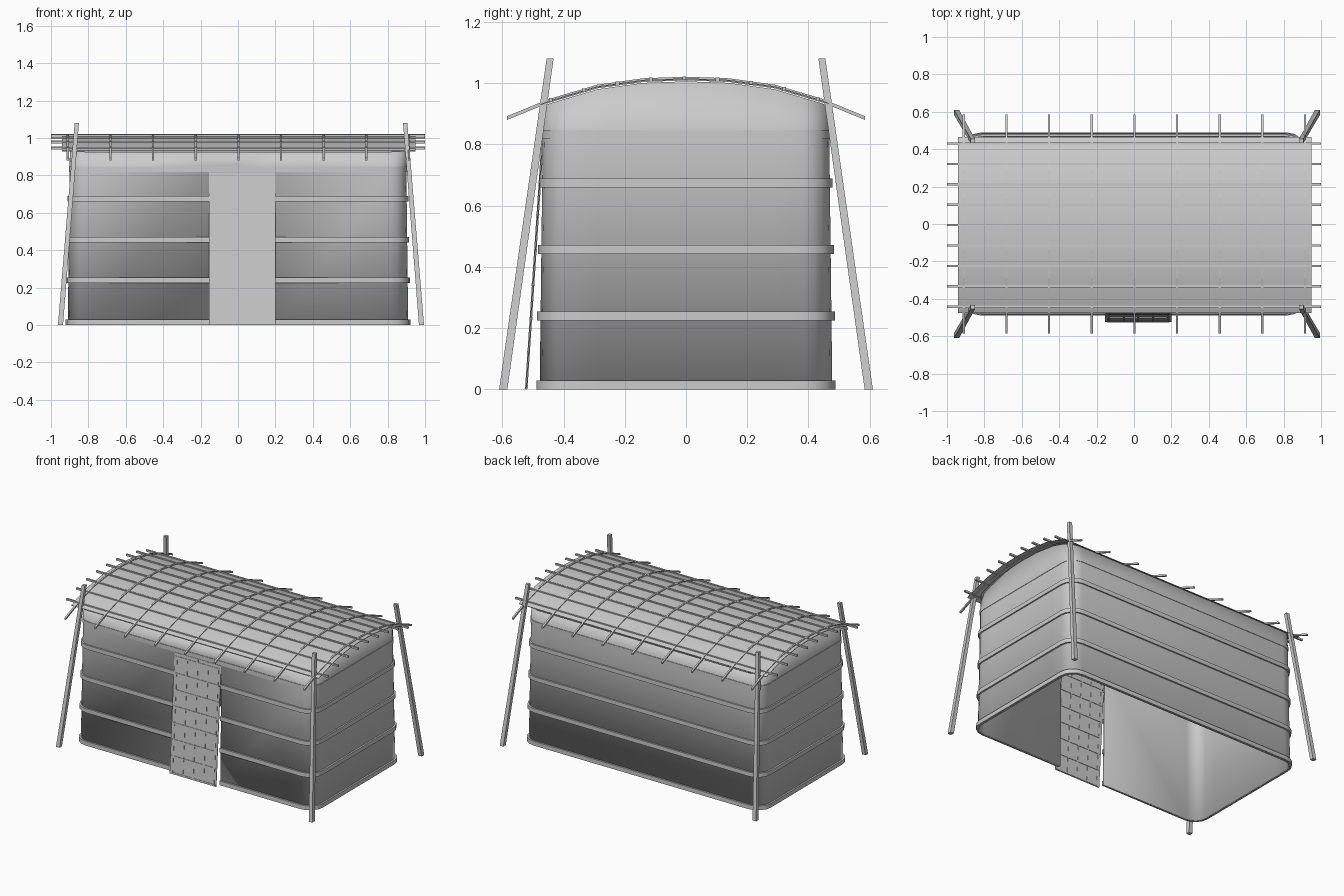
import bpy, bmesh, math
from mathutils import Vector

if "Cube" in bpy.data.objects:
    bpy.data.objects.remove(bpy.data.objects["Cube"])

DOOR_L, DOOR_R, DOOR_TOP = -0.15, 0.2, 0.815
ARCH = [(0, 1.015), (0.14, 1.01), (0.29, 0.989), (0.445, 0.943), (0.585, 0.886)]


def arch(y):
    y = abs(y)
    for (y0, z0), (y1, z1) in zip(ARCH, ARCH[1:]):
        if y <= y1 or y1 == ARCH[-1][0]:
            return z0 + (z1 - z0) * (y - y0) / (y1 - y0)


def finish(name, bm, smooth=False):
    bmesh.ops.recalc_face_normals(bm, faces=bm.faces)
    me = bpy.data.meshes.new(name)
    bm.to_mesh(me)
    bm.free()
    ob = bpy.data.objects.new(name, me)
    bpy.context.collection.objects.link(ob)
    if smooth:
        bpy.context.view_layer.objects.active = ob
        ob.select_set(True)
        bpy.ops.object.shade_smooth_by_angle(angle=math.radians(30))
        ob.select_set(False)
    return ob


def sweep(bm, rings, closed=False):
    """Skin a list of equal-length vertex loops."""
    vs = [[bm.verts.new(p) for p in r] for r in rings]
    n = len(vs[0])
    for a, b in zip(vs, vs[1:] + vs[:1] if closed else vs[1:]):
        for i in range(n):
            j = (i + 1) % n
            bm.faces.new((a[i], a[j], b[j], b[i]))
    if not closed:
        bm.faces.new(vs[0])
        bm.faces.new(vs[-1])


def outline(z, off=0.0):
    """Rounded rectangle, tapering with height, starting at the door's right edge."""
    hx, hy, r = 0.91 - 0.012 * z + off, 0.478 - 0.012 * z + off, 0.09 + off
    pts = [(DOOR_R, -hy)]
    for sx, sy, a0 in ((1, -1, -90), (1, 1, 0), (-1, 1, 90), (-1, -1, 180)):
        for k in range(5):
            a = math.radians(a0 + 22.5 * k)
            pts.append((sx * (hx - r) + r * math.cos(a), sy * (hy - r) + r * math.sin(a)))
        # gable ends need points to follow the arch
        if (sx, sy) in ((1, -1), (-1, 1)):
            for y in (0.29, 0.14, 0, -0.14, -0.29):
                pts.append((sx * hx, -sx * y))
    pts.append((DOOR_L, -hy))
    return pts


# walls, with the doorway left open
bm = bmesh.new()
rows = [[bm.verts.new((x, y, z)) for x, y in outline(z)] for z in (0, DOOR_TOP)]
rows.append([bm.verts.new((x, y, arch(y) - 0.009)) for x, y in outline(0.95)])
n = len(rows[0])
for k in range(2):
    for i in range(n if k else n - 1):
        j = (i + 1) % n
        bm.faces.new((rows[k][i], rows[k][j], rows[k + 1][j], rows[k + 1][i]))
walls = finish("walls", bm, True)
mod = walls.modifiers.new("thickness", "SOLIDIFY")
mod.thickness, mod.offset = 0.008, -1

# binding bands around the walls
for i, (z, off) in enumerate(((0.0, 0.011), (0.225, 0.011), (0.442, 0.01), (0.66, 0.009), (0.818, 0.003))):
    bm = bmesh.new()
    h = 0.029
    inner, outer = outline(z, -0.003), outline(z, off)
    rings = [[(*a, z), (*b, z), (*b, z + h), (*a, z + h)] for a, b in zip(inner, outer)]
    sweep(bm, rings, closed=z > 0.8)
    finish(f"wall_band_{i + 1}", bm, True)

# roof covering sheet
bm = bmesh.new()
ys = [-0.475, -0.445, -0.29, -0.14, 0, 0.14, 0.29, 0.445, 0.465]
sweep(bm, [[(-0.94, y, arch(y) - 0.003), (0.95, y, arch(y) - 0.003),
            (0.95, y, arch(y) + 0.001), (-0.94, y, arch(y) + 0.001)] for y in ys])
finish("roof_sheet", bm, True)

# curved roof ribs
bm = bmesh.new()
ys = [-p[0] for p in ARCH[:0:-1]] + [p[0] for p in ARCH]
for k in range(9):
    x, w = -0.91 + k * 0.228, 0.006
    sweep(bm, [[(x - w, y, arch(y) - w), (x + w, y, arch(y) - w),
                (x + w, y, arch(y) + w), (x - w, y, arch(y) + w)] for y in ys])
finish("roof_ribs", bm)

# lengthwise roof battens
bm = bmesh.new()
for k in range(9):
    y, w = -0.442 + k * 0.109, 0.006
    z = arch(y) + 0.001
    sweep(bm, [[(x, y - w, z - w), (x, y + w, z - w), (x, y + w, z + w), (x, y - w, z + w)]
               for x in (-1, 1)])
finish("roof_battens", bm)

# leaning corner posts
for name, sx, sy in (("front_left", -1, -1), ("front_right", 1, -1), ("back_left", -1, 1), ("back_right", 1, 1)):
    bm = bmesh.new()
    rings = []
    for x, y, z, w in ((0.965, 0.597, 0, 0.0135), (0.878, 0.444, 1.08, 0.0115)):
        cx, cy = sx * x + 0.016, sy * y
        rings.append([(cx + a * w, cy + b * w, z) for a, b in ((-1, -1), (1, -1), (1, 1), (-1, 1))])
    sweep(bm, rings)
    finish(name + "_post", bm)


# leaning door mat with a lattice of rods
def door_y(z):
    return -0.522 + 0.066 * z


def box(bm, x0, x1, z0, z1, t):
    sweep(bm, [[(x0, door_y(z) - t, z), (x1, door_y(z) - t, z),
                (x1, door_y(z) + t, z), (x0, door_y(z) + t, z)] for z in (z0, z1)])


bm = bmesh.new()
box(bm, DOOR_L - 0.005, DOOR_R, 0, 0.815, 0.002)
finish("door_panel", bm)

bm = bmesh.new()
for k in range(8):
    z = 0.008 + k * 0.1115
    box(bm, -0.145, 0.19, z - 0.005, z + 0.005, 0.005)
for k in range(5):
    x = -0.135 + k * 0.079
    box(bm, x - 0.004, x + 0.004, 0.003, 0.812, 0.004)
finish("door_lattice", bm)
